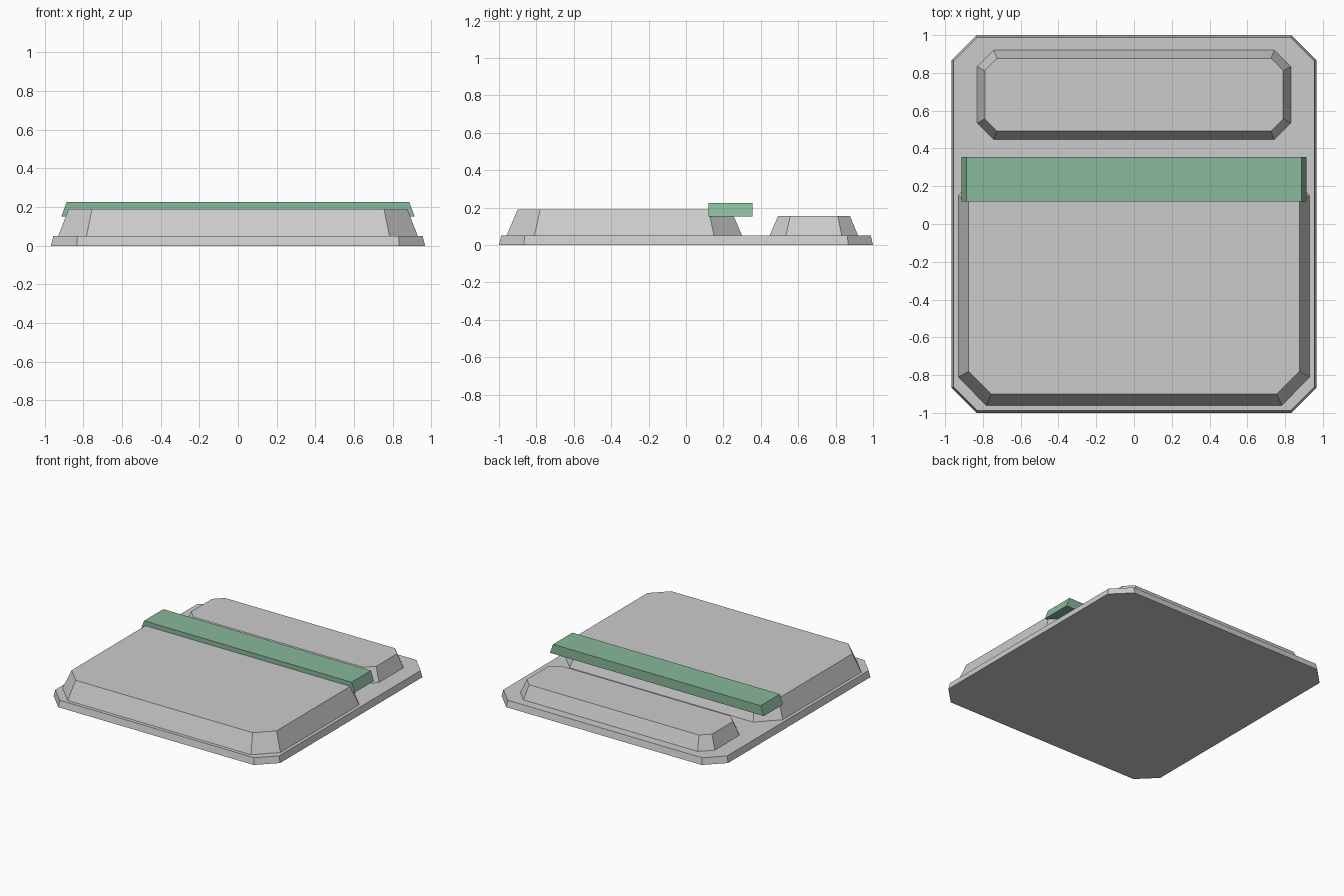
import bpy

if "Cube" in bpy.data.objects:
    bpy.data.objects.remove(bpy.data.objects["Cube"])


def loft(name, lower, upper):
    """Solid between two horizontal outlines, each a (points, z) pair."""
    (a, za), (b, zb) = lower, upper
    n = len(a)
    verts = [(x, y, za) for x, y in a] + [(x, y, zb) for x, y in b]
    faces = [tuple(reversed(range(n))), tuple(range(n, 2 * n))]
    faces += [(i, (i + 1) % n, n + (i + 1) % n, n + i) for i in range(n)]
    mesh = bpy.data.meshes.new(name)
    mesh.from_pydata(verts, [], faces)
    obj = bpy.data.objects.new(name, mesh)
    bpy.context.collection.objects.link(obj)
    return obj


def octagon(hx, y0, y1, cx, cy):
    """Rectangle with cut corners, counter-clockwise."""
    return [(-hx + cx, y0), (hx - cx, y0), (hx, y0 + cy), (hx, y1 - cy),
            (hx - cx, y1), (-hx + cx, y1), (-hx, y1 - cy), (-hx, y0 + cy)]


def rectangle(hx, y0, y1):
    return [(-hx, y0), (hx, y0), (hx, y1), (-hx, y1)]


# Thin base plate
loft("base_plate",
     (octagon(0.967, -1.0, 1.0, 0.133, 0.133), 0.0),
     (octagon(0.955, -0.988, 0.988, 0.125, 0.125), 0.05))

# Large tapered slab at the front
loft("main_slab",
     (octagon(0.93, -0.96, 0.30, 0.147, 0.15), 0.05),
     (octagon(0.875, -0.90, 0.24, 0.12, 0.12), 0.19))

# Small tapered slab at the back
loft("rear_slab",
     (octagon(0.83, 0.447, 0.92, 0.087, 0.087), 0.05),
     (octagon(0.79, 0.492, 0.877, 0.065, 0.065), 0.155))

# Green bar across the back of the large slab
bar = loft("cross_bar",
           (rectangle(0.913, 0.12, 0.355), 0.152),
           (rectangle(0.886, 0.12, 0.355), 0.225))
green = bpy.data.materials.new("green")
green.diffuse_color = (0.25, 0.48, 0.33, 1.0)
green.use_nodes = True
green.node_tree.nodes["Principled BSDF"].inputs["Base Color"].default_value = green.diffuse_color
bar.data.materials.append(green)
